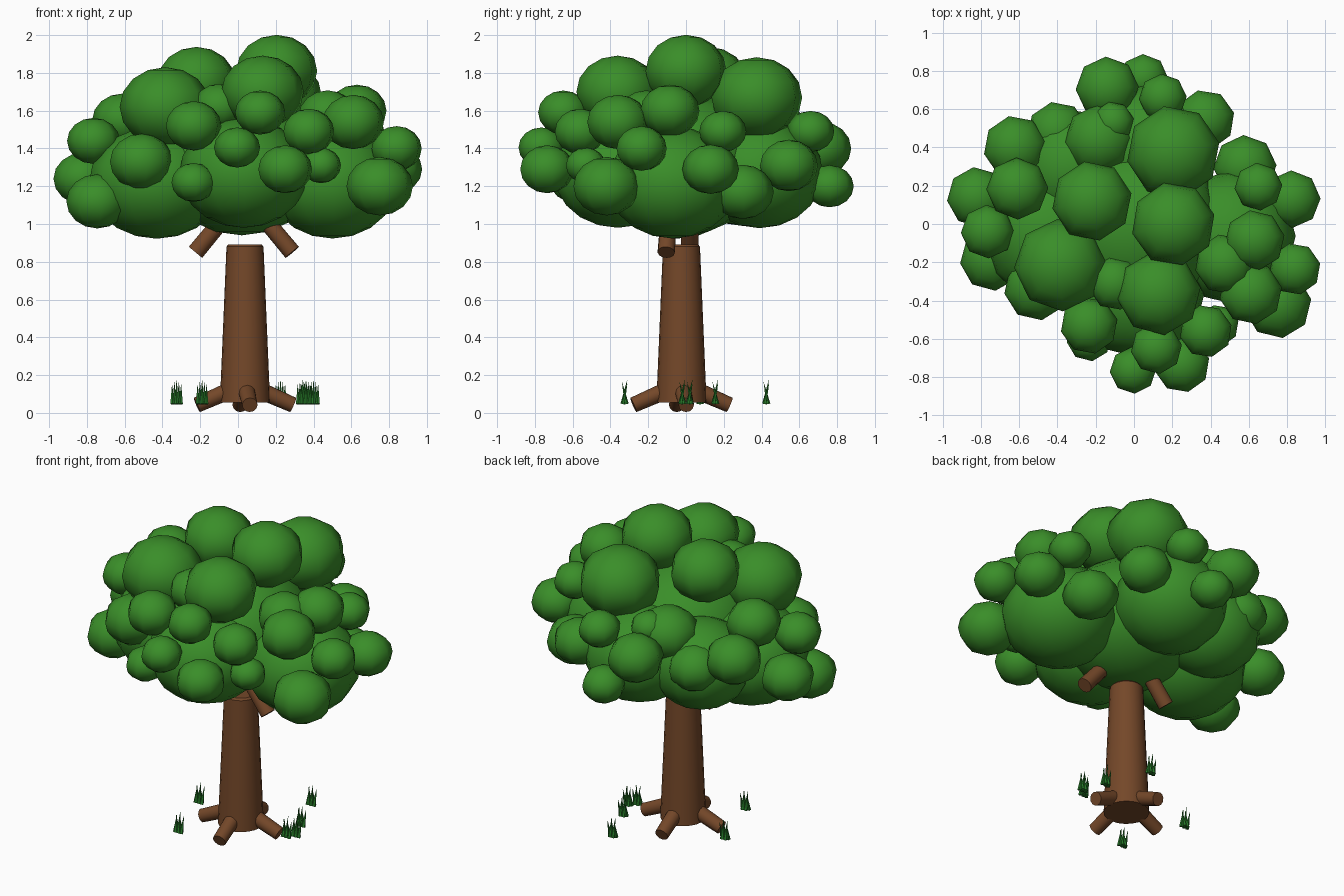
import bpy, bmesh, math, random
from mathutils import Vector, Matrix

random.seed(4)


def material(name, rgb):
    m = bpy.data.materials.new(name)
    m.diffuse_color = (*rgb, 1)
    return m


LEAF = material("leaf green", (0.042, 0.27, 0.022))
BARK = material("bark brown", (0.175, 0.064, 0.022))
GRASS = material("grass green", (0.02, 0.2, 0.022))


def finish(bm, name, mat, angle):
    me = bpy.data.meshes.new(name)
    bm.to_mesh(me)
    bm.free()
    me.materials.append(mat)
    ob = bpy.data.objects.new(name, me)
    bpy.context.collection.objects.link(ob)
    bpy.ops.object.select_all(action='DESELECT')
    ob.select_set(True)
    bpy.context.view_layer.objects.active = ob
    bpy.ops.object.shade_smooth_by_angle(angle=math.radians(angle))
    return ob


def rod(bm, a, b, r1, r2, sides):
    """Tapered cylinder from a to b."""
    a, b = Vector(a), Vector(b)
    rot = (b - a).to_track_quat('Z', 'Y').to_matrix().to_4x4()
    bmesh.ops.create_cone(bm, cap_ends=True, segments=sides, radius1=r1, radius2=r2,
                          depth=(b - a).length, matrix=Matrix.Translation((a + b) / 2) @ rot)


def puff(bm, x, y, z, r, rz, sides, rings):
    """Slightly flattened leaf ball."""
    mat = (Matrix.Translation((x, y, z)) @ Matrix.Rotation(random.uniform(0, 0.25), 4, 'Z')
           @ Matrix.Diagonal((r, r, rz, 1)))
    bmesh.ops.create_uvsphere(bm, u_segments=sides, v_segments=rings, radius=1, matrix=mat)


CX, CY = 0.037, -0.024  # trunk axis

# Trunk
bm = bmesh.new()
rod(bm, (CX, CY, 0.055), (CX, CY, 0.88), 0.133, 0.098, 20)
rod(bm, (CX, CY, 0.88), (CX, CY, 0.892), 0.098, 0.088, 20)
finish(bm, "trunk", BARK, 40)

# Four roots round the foot
bm = bmesh.new()
for k in range(4):
    t = 0.1 + k * math.pi / 2
    c, s = math.cos(t), math.sin(t)
    rod(bm, (CX + 0.05 * c, CY + 0.05 * s, 0.132), (CX + 0.256 * c, CY + 0.256 * s, 0.042), 0.046, 0.041, 12)
finish(bm, "roots", BARK, 40)

# Two branches reaching into the crown
bm = bmesh.new()
rod(bm, (0.287, -0.105, 0.85), (0.12, -0.09, 1.05), 0.046, 0.044, 12)
rod(bm, (-0.225, 0.02, 0.85), (-0.06, 0.02, 1.05), 0.046, 0.044, 12)
finish(bm, "branches", BARK, 40)

# Inner crown: large masses (x, y, z, radius, height radius)
bm = bmesh.new()
for p in [(0.02, -0.02, 1.32, 0.44, 0.38), (0.5, -0.07, 1.22, 0.345, 0.297),
          (-0.43, -0.05, 1.22, 0.36, 0.298), (0.05, 0.39, 1.27, 0.335, 0.292),
          (0.03, -0.36, 1.27, 0.34, 0.29), (-0.32, 0.3, 1.26, 0.3, 0.27)]:
    puff(bm, *p, 12, 10)
finish(bm, "crown_core", LEAF, 60)

# Outer crown: leaf balls (x, y, z, radius)
TOP = [(0.205, 0, 1.81, 0.22), (0.205, 0.375, 1.67, 0.245), (-0.22, 0.12, 1.755, 0.21),
       (-0.385, -0.215, 1.62, 0.242), (0.13, -0.362, 1.70, 0.22), (-0.18, 0.44, 1.47, 0.185)]
BACK = [(-0.14, 0.71, 1.40, 0.165), (0.05, 0.76, 1.20, 0.128), (0.15, 0.66, 1.49, 0.125),
        (0.37, 0.545, 1.31, 0.157), (-0.62, 0.40, 1.40, 0.167), (-0.40, 0.48, 1.32, 0.16),
        (-0.11, 0.53, 1.52, 0.11)]
RIGHT = [(0.58, 0.3, 1.17, 0.165), (0.65, 0.195, 1.49, 0.125), (0.63, -0.085, 1.60, 0.158),
         (0.61, -0.36, 1.54, 0.165), (0.475, -0.21, 1.57, 0.158), (0.84, -0.235, 1.40, 0.136),
         (0.825, 0.13, 1.29, 0.15), (0.75, -0.42, 1.20, 0.178)]
LEFT = [(-0.51, -0.335, 1.33, 0.17), (-0.745, -0.185, 1.12, 0.165), (-0.765, -0.04, 1.44, 0.14),
        (-0.82, 0.14, 1.24, 0.158), (-0.61, 0.185, 1.55, 0.162)]
FRONT = [(0.375, -0.56, 1.49, 0.138), (-0.235, -0.53, 1.52, 0.15), (0.117, -0.65, 1.59, 0.134),
         (-0.005, -0.765, 1.405, 0.122), (0.25, -0.735, 1.29, 0.146), (-0.235, -0.6, 1.22, 0.118),
         (0.44, -0.53, 1.31, 0.108), (-0.1, -0.31, 1.62, 0.14)]
for name, group in [("top", TOP), ("back", BACK), ("right", RIGHT), ("left", LEFT), ("front", FRONT)]:
    bm = bmesh.new()
    for x, y, z, r in group:
        puff(bm, x, y, z, r, r * 0.87, 8, 8)
    finish(bm, "crown_" + name, LEAF, 60)

# Grass tufts: a row of thin crossing blades each
bm = bmesh.new()
for x, y in [(-0.325, 0.075), (-0.19, -0.325), (0.225, 0.425), (0.36, -0.02), (0.4, 0.02), (0.34, 0.155)]:
    for i in range(5):
        dx = (i - 2) * 0.011
        dy = 0.01 if i % 2 else -0.01
        h = 0.175 - 0.012 * abs(i - 2)
        rod(bm, (x + dx, y + dy, 0.047), (x + dx * 1.1, y - dy * 1.4, h), 0.012, 0.0005, 5)
finish(bm, "grass_tufts", GRASS, 30)
